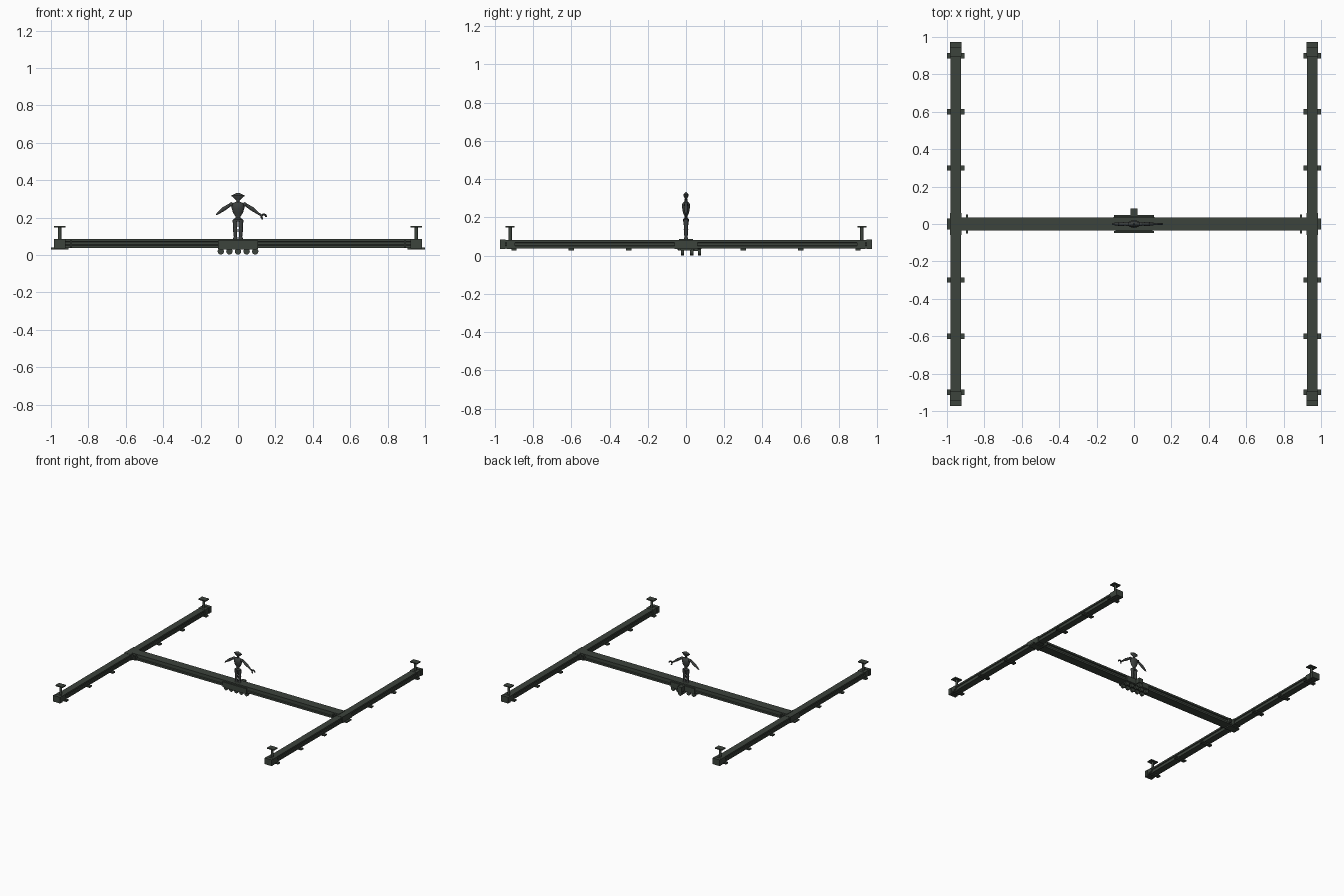
import bpy
import bmesh
import math
from mathutils import Vector

cube = bpy.data.objects.get("Cube")
if cube:
    bpy.data.objects.remove(cube, do_unlink=True)


def material(name, rgb):
    m = bpy.data.materials.new(name)
    m.use_nodes = True
    m.diffuse_color = (*rgb, 1)
    m.node_tree.nodes["Principled BSDF"].inputs["Base Color"].default_value = (*rgb, 1)
    return m


GREEN = material("dark green metal", (0.045, 0.056, 0.045))
GREY = material("dark grey metal", (0.045, 0.050, 0.048))


def finish(name, bm, mat, smooth=False):
    bmesh.ops.recalc_face_normals(bm, faces=bm.faces)
    me = bpy.data.meshes.new(name)
    bm.to_mesh(me)
    bm.free()
    me.materials.append(mat)
    ob = bpy.data.objects.new(name, me)
    bpy.context.collection.objects.link(ob)
    if smooth:
        bpy.ops.object.select_all(action='DESELECT')
        ob.select_set(True)
        bpy.context.view_layer.objects.active = ob
        bpy.ops.object.shade_smooth_by_angle(angle=math.radians(40))
    return ob


def box(name, x, y, z, mat=GREEN):
    """Box from (min, max) pairs."""
    bm = bmesh.new()
    bmesh.ops.create_cube(bm, size=1)
    for v in bm.verts:
        v.co = [sum(r) / 2 + c * (r[1] - r[0]) for c, r in zip(v.co, (x, y, z))]
    return finish(name, bm, mat)


def limb(name, a, b, r1, r2, mat=GREY, sides=12, flat=1.0):
    """Tapered round bar from a to b, optionally flattened front to back."""
    a, b = Vector(a), Vector(b)
    bm = bmesh.new()
    bmesh.ops.create_cone(bm, cap_ends=True, segments=sides, radius1=r1, radius2=r2, depth=(b - a).length)
    rot = (b - a).to_track_quat('Z', 'Y')
    for v in bm.verts:
        v.co = rot @ v.co + (a + b) / 2
        v.co.y = a.y + (v.co.y - a.y) * flat
    return finish(name, bm, mat, True)


def ball(name, c, r, mat=GREY):
    bm = bmesh.new()
    bmesh.ops.create_uvsphere(bm, u_segments=12, v_segments=8, radius=r)
    bmesh.ops.translate(bm, verts=bm.verts, vec=c)
    return finish(name, bm, mat, True)


def slotted_beam(name, w, z0, z1, length, along, offset=0):
    """Extruded beam whose two long sides carry a recessed channel."""
    h, d = z1 - z0, w * 0.22
    half = [(w, z0), (w, z0 + h * .3), (w - d, z0 + h * .36), (w - d, z0 + h * .64),
            (w, z0 + h * .7), (w, z1)]
    outline = half + [(-p, z) for p, z in reversed(half)]
    bm = bmesh.new()

    def place(p, z, t):
        return (p + offset, t, z) if along == 'Y' else (t, p + offset, z)
    ends = [[bm.verts.new(place(p, z, t)) for p, z in outline] for t in (-length, length)]
    n = len(outline)
    for i in range(n):
        j = (i + 1) % n
        bm.faces.new((ends[0][i], ends[0][j], ends[1][j], ends[1][i]))
    for e in ends:
        bm.faces.new(e)
    return finish(name, bm, GREEN)


def lathe(name, profile, flat, sides=16):
    """Turned body, squashed in y."""
    bm = bmesh.new()
    rings = [[bm.verts.new((r * math.cos(k * math.tau / sides), flat * r * math.sin(k * math.tau / sides), z))
              for k in range(sides)] for r, z in profile]
    for lo, hi in zip(rings, rings[1:]):
        for k in range(sides):
            m = (k + 1) % sides
            bm.faces.new((lo[k], lo[m], hi[m], hi[k]))
    bm.faces.new(rings[0])
    bm.faces.new(rings[-1])
    return finish(name, bm, GREY, True)


# Two long side rails with feet brackets, end blocks and posts
for s, side in ((1, "left"), (-1, "right")):
    cx = 0.953 * s
    slotted_beam(f"{side}_rail", 0.027, 0.037, 0.081, 0.965, 'Y', cx)
    for y in (-0.9, -0.6, -0.3, 0.3, 0.6, 0.9):
        box(f"{side}_rail_bracket", (cx - .047, cx + .047), (y - .014, y + .014), (.028, .039))
    for e in (-1, 1):
        box(f"{side}_end_block", (cx - .032, cx + .032), sorted((.945 * e, .973 * e)), (.034, .084))
        box(f"{side}_end_collar", (cx - .031, cx + .031), sorted((.895 * e, .94 * e)), (.036, .083))
        limb(f"{side}_end_post", (cx, .92 * e, .08), (cx, .92 * e, .15), .009, .009, GREEN)
        box(f"{side}_post_plate", (cx - .032, cx + .032), (.92 * e - .024, .92 * e + .024), (.148, .156))
    # Bridge carriage riding on the rail
    box(f"{side}_bridge_carriage", (cx - .03, cx + .03), (-.06, .06), (.034, .083))
    box(f"{side}_carriage_base", (cx - .047, cx + .047), (-.03, .03), (.028, .038))
    box(f"{side}_bridge_clamp", (.893 * s - .006, .893 * s + .006), (-.052, .052), (.04, .078))

# Cross beam
slotted_beam("cross_beam", 0.036, 0.037, 0.086, 0.935, 'X')

# Centre trolley: cheek plates, underside, motor, rollers
for y in (-.042, .042):
    box("trolley_cheek", (-.108, .108), (y - .005, y + .005), (.033, .076))
box("trolley_floor", (-.1, .1), (-.042, .042), (.028, .037))
box("trolley_motor", (-.018, .018), (.045, .082), (.036, .075))
for x in (-.092, -.046, 0, .046, .092):
    for y in (-.018, .03):
        limb("trolley_roller", (x, y - .008, .019), (x, y + .008, .019), .017, .017, GREEN, 16)
limb("motor_roller", (0, .062, .019), (0, .078, .019), .017, .017, GREEN, 16)
box("motor_roller_bracket", (-.01, .01), (.04, .078), (.024, .04))

# Figure: legs, torso, neck, head
for s in (1, -1):
    limb("foot", (.014 * s, 0, .083), (.014 * s, 0, .096), .013, .01)
    limb("shin", (.014 * s, 0, .092), (.015 * s, 0, .138), .008, .012)
    ball("knee", (.015 * s, 0, .14), .011)
    limb("thigh", (.015 * s, 0, .138), (.015 * s, 0, .186), .010, .014)
lathe("torso", [(.024, .178), (.026, .19), (.013, .198), (.013, .206), (.026, .224),
                (.034, .25), (.034, .27), (.022, .28), (.009, .285)], .6)
limb("neck", (0, 0, .28), (0, 0, .297), .008, .008)
lathe("head", [(.006, .286), (.014, .297), (.034, .314), (.034, .319), (.016, .327), (.006, .332)], .42)

# Arms: shoulder, upper arm, elbow, forearm
for s, side in ((1, "left"), (-1, "right")):
    ball(f"{side}_shoulder", (.036 * s, 0, .27), .012)
    limb(f"{side}_upper_arm", (.036 * s, 0, .272), (.076 * s, 0, .246), .008, .011)
    ball(f"{side}_elbow", (.076 * s, 0, .246), .010)
    limb(f"{side}_forearm", (.076 * s, 0, .246), (.114 * s, 0, .218), .011, .005)

# Left hand ends in a ring gripper, right hand in a point
bm = bmesh.new()
R, r, n, k = .012, .0055, 16, 8
ring = [[bm.verts.new((.138 + (R + r * math.cos(b * math.tau / k)) * math.cos(a * math.tau / n),
                       r * math.sin(b * math.tau / k),
                       .204 + (R + r * math.cos(b * math.tau / k)) * math.sin(a * math.tau / n)))
         for b in range(k)] for a in range(n - 4)]
for p, q in zip(ring, ring[1:]):
    for b in range(k):
        c = (b + 1) % k
        bm.faces.new((p[b], p[c], q[c], q[b]))
bm.faces.new(ring[0])
bm.faces.new(ring[-1])
finish("left_gripper", bm, GREY, True)
limb("left_wrist", (.11, 0, .22), (.13, 0, .209), .006, .006)
limb("right_hand", (-.108, 0, .222), (-.118, 0, .214), .006, .002)
